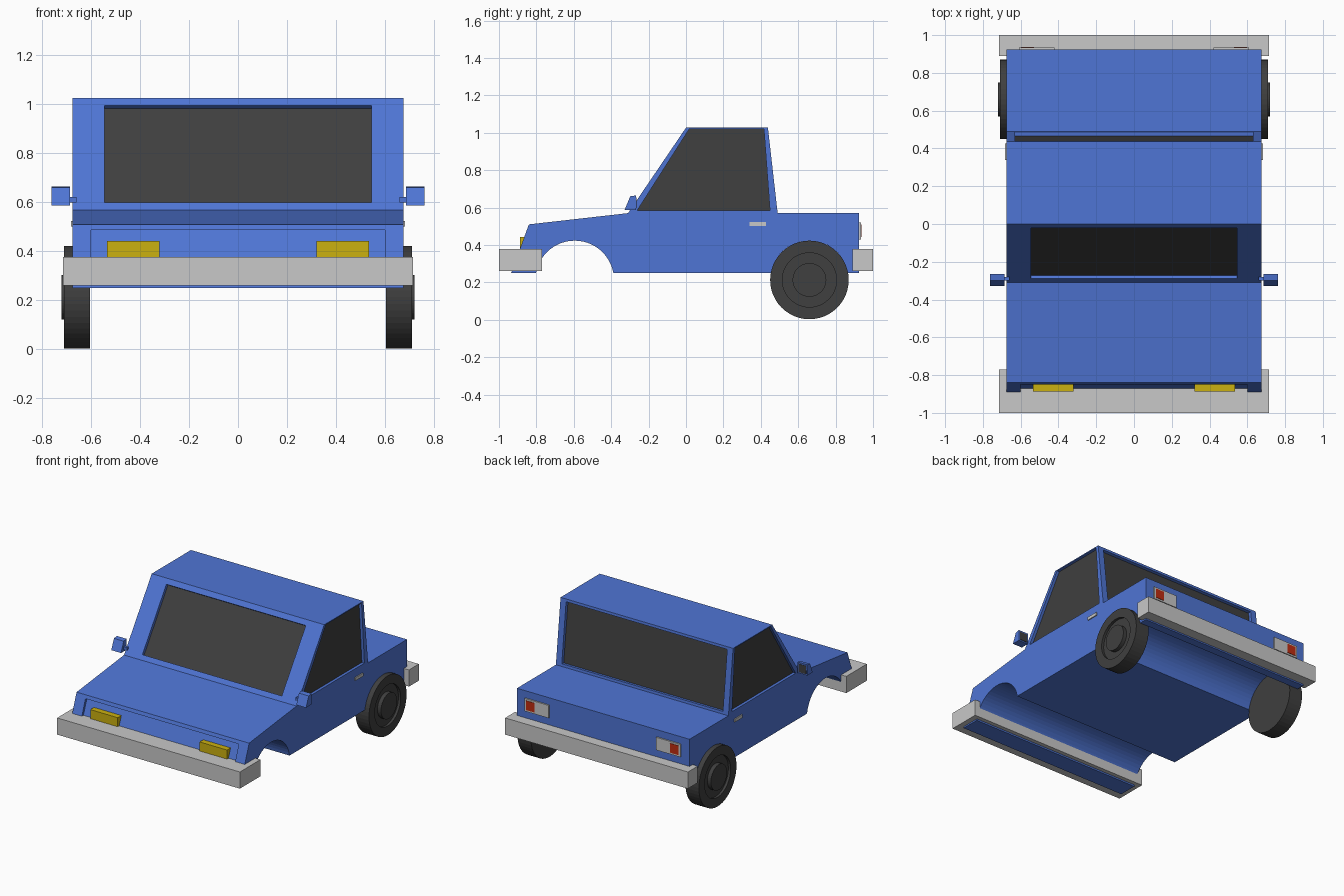
import bpy, bmesh, math
from mathutils import Vector

if "Cube" in bpy.data.objects:
    bpy.data.objects.remove(bpy.data.objects["Cube"])


def material(name, r, g, b):
    m = bpy.data.materials.new(name)
    m.diffuse_color = (r, g, b, 1)
    m.use_nodes = True
    m.node_tree.nodes["Principled BSDF"].inputs["Base Color"].default_value = m.diffuse_color
    return m


BLUE = material("blue paint", 0.078, 0.178, 0.66)
DARK = material("dark glass and rubber", 0.05, 0.05, 0.05)
GREY = material("light grey", 0.58, 0.58, 0.58)
YELLOW = material("yellow lamp", 0.60, 0.44, 0.005)
RED = material("red lamp", 0.52, 0.025, 0.005)


def finish(name, bm, *mats):
    bmesh.ops.remove_doubles(bm, verts=bm.verts, dist=1e-5)
    bmesh.ops.recalc_face_normals(bm, faces=bm.faces)
    me = bpy.data.meshes.new(name)
    bm.to_mesh(me)
    bm.free()
    for m in mats:
        me.materials.append(m)
    ob = bpy.data.objects.new(name, me)
    bpy.context.collection.objects.link(ob)
    return ob


def prism(name, profile, x0, x1, mat):
    """Extrude a (y, z) side profile from x0 to x1."""
    bm = bmesh.new()
    face = bm.faces.new([bm.verts.new((x0, y, z)) for y, z in profile])
    ext = bmesh.ops.extrude_face_region(bm, geom=[face])["geom"]
    moved = [v for v in ext if isinstance(v, bmesh.types.BMVert)]
    bmesh.ops.translate(bm, verts=moved, vec=(x1 - x0, 0, 0))
    return finish(name, bm, mat)


def box(name, x0, x1, y0, y1, z0, z1, mat):
    return prism(name, [(y0, z0), (y1, z0), (y1, z1), (y0, z1)], x0, x1, mat)


W = 0.675                      # half width of the body
R, AXLE_Z = 0.21, 0.213        # wheel radius and axle height
FRONT, REAR = -0.595, 0.66     # axle positions
FLOOR, DECK = 0.25, 0.57


def arch(cy, n=24):
    """Wheel arch points from front to back."""
    a0 = math.asin((FLOOR - AXLE_Z) / R)
    angles = [math.pi - a0 - (math.pi - 2 * a0) * i / n for i in range(n + 1)]
    return [(cy + R * math.cos(a), AXLE_Z + R * math.sin(a)) for a in angles]


# Lower body with both wheel arches running across the full width
body = prism("body", [(-0.935, FLOOR)] + arch(FRONT) + arch(REAR) +
             [(0.925, FLOOR), (0.925, DECK), (-0.31, DECK), (-0.84, 0.51)],
             -W, W, BLUE)

# Recessed front panel
cutter = prism("grille_cutter", [(-1.1, 0.30), (-0.901, 0.30), (-0.829, 0.487),
                                 (-1.1, 0.487)], -0.6, 0.6, BLUE)
cutter.hide_render = True
cutter.hide_viewport = True
cut = body.modifiers.new("grille recess", "BOOLEAN")
cut.object = cutter
cut.operation = "DIFFERENCE"
cut.solver = "EXACT"

# Cabin: four framed walls with sunken glass, plus a roof
ROOF = 1.027
fb, ft, rt, rb = -0.31, 0.0, 0.438, 0.49
cab = bmesh.new()


def quad(points, index=0):
    cab.faces.new([cab.verts.new(p) for p in points]).material_index = index


def window_wall(a, b, c, d, u0, u1, v0, v1, depth):
    """Wall a-b (bottom), d-c (top), with a sunken window in the u, v range."""
    a, b, c, d = map(Vector, (a, b, c, d))
    inward = (b - a).cross(d - a).normalized() * depth
    if inward.dot(Vector((0, 0.2, 0.8)) - (a + c) / 2) < 0:
        inward = -inward
    outer = [a, b, c, d]
    rim = [a.lerp(b, u).lerp(d.lerp(c, u), v)
           for u, v in ((u0, v0), (u1, v0), (u1, v1), (u0, v1))]
    glass = [p + inward for p in rim]
    for i in range(4):
        j = (i + 1) % 4
        quad((outer[i], outer[j], rim[j], rim[i]))
        quad((rim[i], rim[j], glass[j], glass[i]))
    quad(glass, 1)


window_wall((-W, fb, DECK), (W, fb, DECK), (W, ft, ROOF), (-W, ft, ROOF),
            0.096, 0.904, 0.065, 0.93, 0.022)
window_wall((-W, rb, DECK), (W, rb, DECK), (W, rt, ROOF), (-W, rt, ROOF),
            0.033, 0.967, 0.04, 0.96, 0.022)
for x in (-W, W):
    window_wall((x, fb, DECK), (x, rb, DECK), (x, rt, ROOF), (x, ft, ROOF),
                0.05, 0.95, 0.03, 0.985, 0.02)
quad([(-W, ft, ROOF), (W, ft, ROOF), (W, rt, ROOF), (-W, rt, ROOF)])
quad([(-W, fb, DECK), (W, fb, DECK), (W, rb, DECK), (-W, rb, DECK)])
finish("cabin", cab, BLUE, DARK)

# Bumpers
box("front_bumper", -0.715, 0.715, -1.0, -0.77, 0.26, 0.378, GREY)
box("rear_bumper", -0.715, 0.715, 0.89, 1.0, 0.26, 0.378, GREY)


def wheel(name, s):
    """Lathe the wheel profile (radius, x) around the rear axle."""
    profile = [(0, 0.605), (R, 0.605), (R, 0.71), (0.145, 0.71),
               (0.145, 0.692), (0.09, 0.692), (0.09, 0.72), (0, 0.72)]
    bm = bmesh.new()
    vs = [bm.verts.new((s * x, REAR + r, AXLE_Z)) for r, x in profile]
    es = [bm.edges.new(p) for p in zip(vs, vs[1:])]
    bmesh.ops.spin(bm, geom=vs + es, cent=(0, REAR, AXLE_Z), axis=(1, 0, 0),
                   angle=math.tau, steps=48, use_duplicate=False)
    finish(name, bm, DARK)


# Paired parts
for side, s in (("left", -1), ("right", 1)):
    wheel(side + "_rear_wheel", s)
    box(side + "_headlight", s * 0.32, s * 0.535, -0.887, -0.835, 0.37, 0.442, YELLOW)
    box(side + "_tail_light", s * 0.42, s * 0.61, 0.92, 0.935, 0.43, 0.52, GREY)
    box(side + "_brake_lamp", s * 0.53, s * 0.597, 0.93, 0.938, 0.442, 0.508, RED)
    box(side + "_door_handle", s * 0.67, s * 0.682, 0.34, 0.427, 0.502, 0.524, GREY)
    # Door mirror: arm, slanted housing and glass
    box(side + "_mirror_arm", s * 0.66, s * 0.69, -0.30, -0.28, 0.60, 0.622, BLUE)
    prism(side + "_mirror", [(-0.328, 0.588), (-0.268, 0.588), (-0.266, 0.665),
                             (-0.298, 0.66)], s * 0.686, s * 0.762, BLUE)
    box(side + "_mirror_glass", s * 0.694, s * 0.754, -0.27, -0.264, 0.597, 0.655, DARK)
